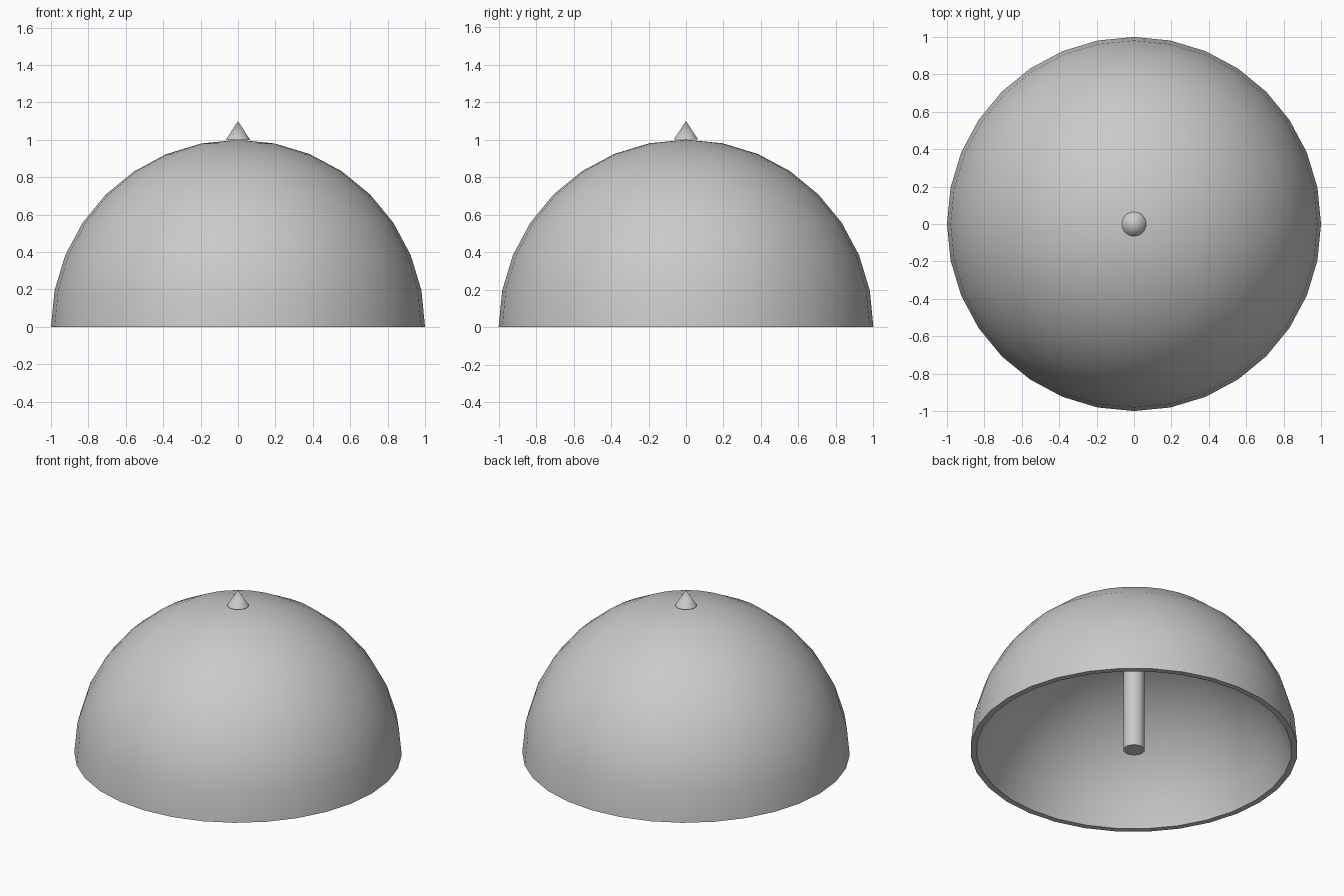
import bpy
from math import sin, cos, pi, acos, asin

cube = bpy.data.objects.get("Cube")
if cube:
    bpy.data.objects.remove(cube, do_unlink=True)

SEGMENTS = 32
RINGS = 8
ROD_RADIUS = 0.065
HOLLOW_DROP = 0.27     # centre of the hollow lies this far below the rim

# Single plain grey
grey = bpy.data.materials.new("plain_grey")
grey.use_nodes = True
colour = (0.59, 0.59, 0.59, 1)
grey.diffuse_color = colour
grey.node_tree.nodes["Principled BSDF"].inputs["Base Color"].default_value = colour


def finish(obj, name):
    obj.name = name
    obj.data.materials.append(grey)
    bpy.ops.object.select_all(action="DESELECT")
    obj.select_set(True)
    bpy.context.view_layer.objects.active = obj
    bpy.ops.object.shade_smooth_by_angle(angle=pi / 6)


def arc(radius, drop):
    """Arc from the rim at z = 0 up to the pole, centred below the rim."""
    start = asin(drop / radius)
    angles = [start + (pi / 2 - start) * i / RINGS for i in range(RINGS + 1)]
    return [(radius * cos(a), radius * sin(a) - drop) for a in angles]


def lathe(name, profile):
    """Spin a closed profile, whose ends lie on the axis, around z."""
    verts, rows, faces = [], [], []
    for r, z in profile:
        count = SEGMENTS if r > 1e-5 else 1
        rows.append([len(verts) + i for i in range(count)])
        for i in range(count):
            a = 2 * pi * i / SEGMENTS
            verts.append((r * cos(a), r * sin(a), z))
    for low, high in zip(rows, rows[1:]):
        for i in range(SEGMENTS):
            j = (i + 1) % SEGMENTS
            ring = [low[i % len(low)], low[j % len(low)],
                    high[j % len(high)], high[i % len(high)]]
            faces.append(list(dict.fromkeys(ring)))
    mesh = bpy.data.meshes.new(name)
    mesh.from_pydata(verts, [], faces)
    obj = bpy.data.objects.new(name, mesh)
    bpy.context.collection.objects.link(obj)
    finish(obj, name)


# Hollow dome: shallower inner surface down to the rim, then outer surface up
lathe("canopy", arc(1.0, HOLLOW_DROP)[::-1] + arc(1.0, 0))

# Central rod hanging inside the dome
bpy.ops.mesh.primitive_cylinder_add(vertices=32, radius=ROD_RADIUS, depth=0.98,
                                    location=(0, 0, 0.49))
finish(bpy.context.object, "centre_rod")

# Pointed tip on top
bpy.ops.mesh.primitive_cone_add(vertices=32, radius1=ROD_RADIUS, radius2=0,
                                depth=0.1, location=(0, 0, 1.05))
bpy.context.object.data.shade_flat()
finish(bpy.context.object, "top_spike")
